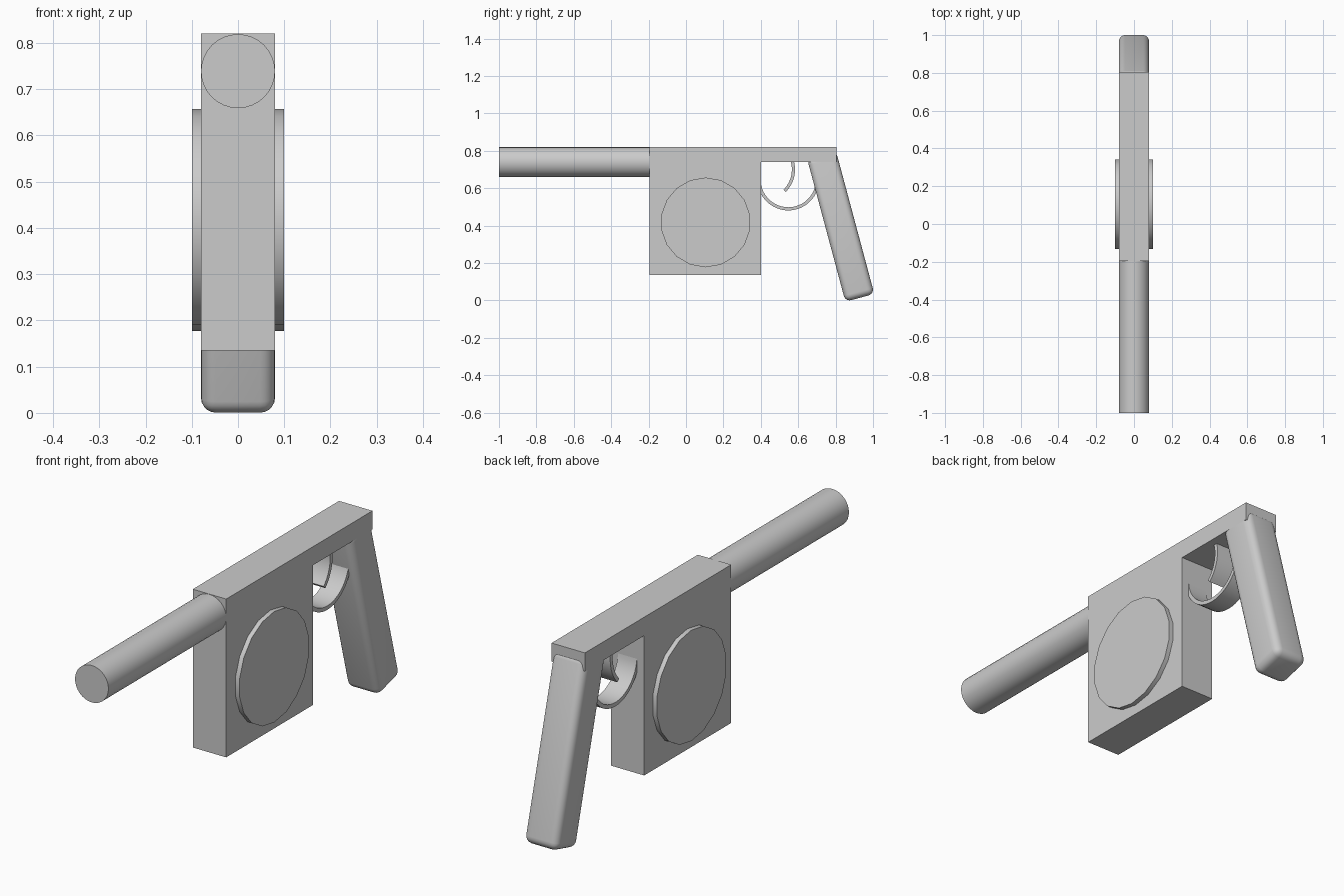
import bpy, bmesh
from math import sin, cos, radians, pi

if "Cube" in bpy.data.objects:
    bpy.data.objects.remove(bpy.data.objects["Cube"])


def extrude_x(name, profile, half, smooth=False):
    """Extrude a side profile of (y, z) points across x from -half to +half."""
    bm = bmesh.new()
    a = [bm.verts.new((-half, y, z)) for y, z in profile]
    b = [bm.verts.new((half, y, z)) for y, z in profile]
    bm.faces.new(a)
    bm.faces.new(b[::-1])
    n = len(a)
    for i in range(n):
        j = (i + 1) % n
        bm.faces.new((a[i], b[i], b[j], a[j]))
    bmesh.ops.recalc_face_normals(bm, faces=bm.faces)
    me = bpy.data.meshes.new(name)
    bm.to_mesh(me)
    bm.free()
    ob = bpy.data.objects.new(name, me)
    bpy.context.collection.objects.link(ob)
    if smooth:
        shade(ob)
    return ob


def shade(ob):
    bpy.ops.object.select_all(action='DESELECT')
    ob.select_set(True)
    bpy.context.view_layer.objects.active = ob
    bpy.ops.object.shade_smooth_by_angle(angle=radians(30))


def arc(cy, cz, r, start, end, n):
    angles = [radians(start + (end - start) * i / n) for i in range(n + 1)]
    return [(cy + r * cos(t), cz + r * sin(t)) for t in angles]


def curved_strip(name, cy, cz, r, start, end, n, thick=0.017, half=0.045):
    profile = arc(cy, cz, r, start, end, n) + arc(cy, cz, r - thick, end, start, n)
    return extrude_x(name, profile, half, True)


# Body block with the top bar running back to the grip
extrude_x("body", [(-0.195, 0.135), (0.40, 0.135), (0.40, 0.74),
                   (0.805, 0.74), (0.805, 0.82), (-0.195, 0.82)], 0.08)

# Round drum showing on both sides of the body
extrude_x("drum", arc(0.105, 0.417, 0.24, 90, 430, 17), 0.10, True)

# Barrel
bpy.ops.mesh.primitive_cylinder_add(vertices=32, radius=0.08, depth=0.81,
                                    location=(0, -0.595, 0.739),
                                    rotation=(pi / 2, 0, 0))
barrel = bpy.context.object
barrel.name = "barrel"
shade(barrel)

# Slanted grip with rounded edges
tilt, length = radians(15), 0.79
bpy.ops.mesh.primitive_cube_add(size=1, location=(
    0, 0.9295 - sin(tilt) * length / 2, 0.014 + cos(tilt) * length / 2))
grip = bpy.context.object
grip.name = "grip"
grip.scale = (0.16, 0.16, length)
grip.rotation_euler = (tilt, 0, 0)
bpy.ops.object.transform_apply(location=False, rotation=False, scale=True)
bevel = grip.modifiers.new("rounding", 'BEVEL')
bevel.width, bevel.segments = 0.032, 5
bpy.ops.object.modifier_apply(modifier=bevel.name)
shade(grip)

# Trigger guard and trigger
curved_strip("trigger_guard", 0.547, 0.646, 0.165, 185, 355, 24)
curved_strip("trigger", 0.413, 0.70, 0.17, -45, 20, 12)
